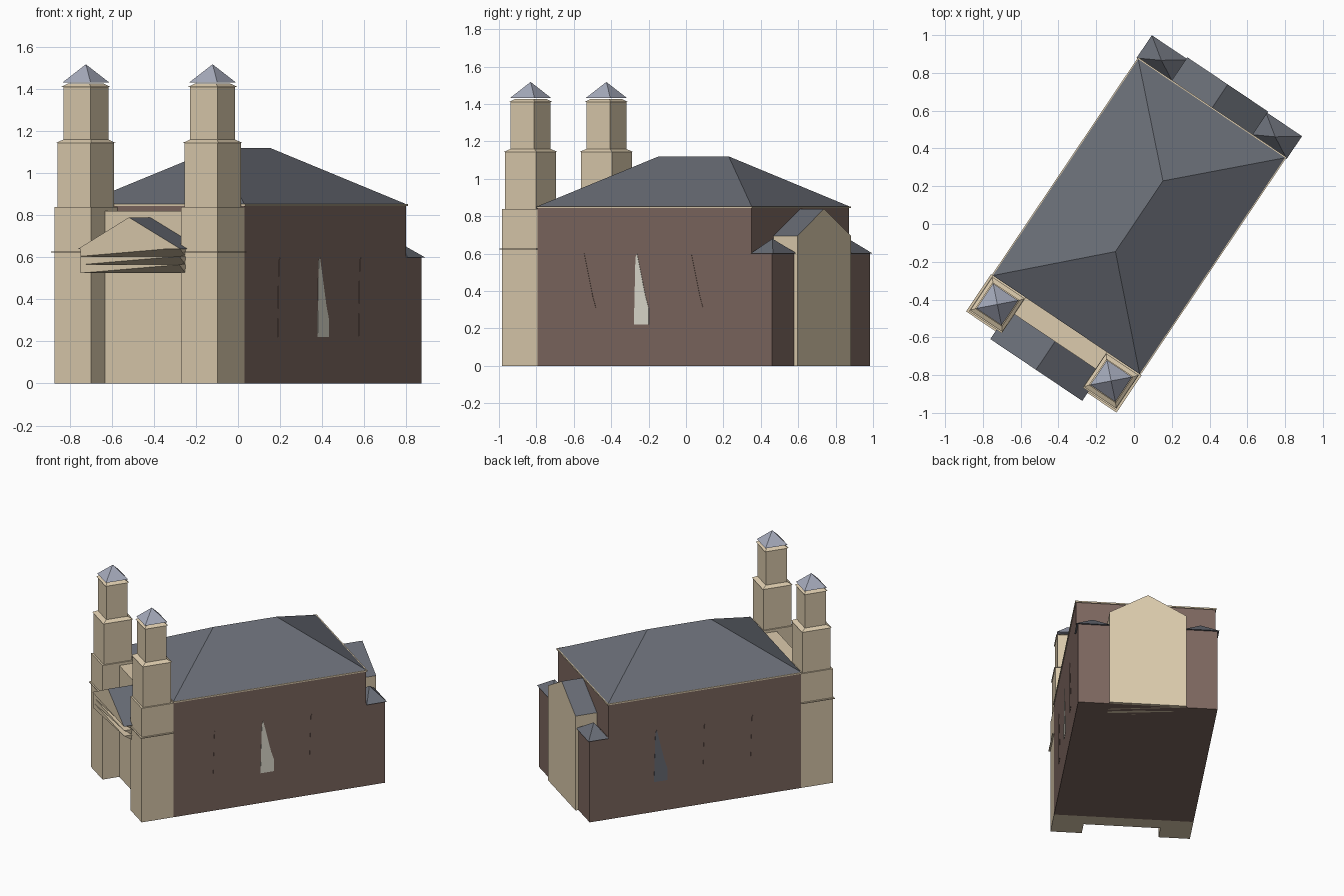
import bpy, bmesh, math
from mathutils import Matrix

if "Cube" in bpy.data.objects:
    bpy.data.objects.remove(bpy.data.objects["Cube"])

TURN = Matrix.Rotation(math.radians(-33.9), 4, 'Z')  # the building stands at an angle


def material(name, rgb):
    m = bpy.data.materials.new(name)
    m.diffuse_color = [(c / 255 / 12.92) if c < 10 else ((c / 255 + 0.055) / 1.055) ** 2.4 for c in rgb] + [1]
    m.use_nodes = True
    m.node_tree.nodes["Principled BSDF"].inputs["Base Color"].default_value = m.diffuse_color
    return m


STONE = material("pale_stone", (220, 203, 173))
BRICK = material("brown_brick", (125, 103, 95))
SLATE = material("dark_slate", (105, 109, 118))
LEAD = material("light_lead", (166, 171, 188))
GLASS = material("pale_glass", (224, 221, 208))


def finish(bm, name, mats, rule=None):
    bmesh.ops.recalc_face_normals(bm, faces=bm.faces)
    bm.normal_update()
    if rule:
        for f in bm.faces:
            f.material_index = rule(f)
    bm.transform(TURN)
    me = bpy.data.meshes.new(name)
    bm.to_mesh(me)
    bm.free()
    for m in mats:
        me.materials.append(m)
    ob = bpy.data.objects.new(name, me)
    bpy.context.collection.objects.link(ob)
    return ob


def solid(name, base, z0, z1, mats, top=None, rule=None):
    """Solid between two rectangles (x0, x1, y0, y1); the top may shrink to a ridge or a point."""
    bm = bmesh.new()
    rings = []
    for (x0, x1, y0, y1), z in ((base, z0), (top or base, z1)):
        rings.append([bm.verts.new(p) for p in ((x0, y0, z), (x1, y0, z), (x1, y1, z), (x0, y1, z))])
    a, b = rings
    bm.faces.new(a[::-1])
    bm.faces.new(b)
    for i in range(4):
        j = (i + 1) % 4
        bm.faces.new((a[i], a[j], b[j], b[i]))
    bmesh.ops.remove_doubles(bm, verts=bm.verts, dist=1e-5)
    return finish(bm, name, mats, rule)


def square(cx, cy, w, d):
    return (cx - w / 2, cx + w / 2, cy - d / 2, cy + d / 2)


def gable_ends(f):
    return 1 if abs(f.normal.y) > 0.9 else 0


# Main hall with cornice and hipped roof
solid("hall", (-0.468, 0.468, -0.643, 0.737), 0, 0.845, [BRICK])
solid("hall_cornice", (-0.474, 0.474, -0.643, 0.744), 0.843, 0.853, [STONE])
solid("hall_roof", (-0.468, 0.468, -0.643, 0.737), 0.853, 1.12, [SLATE],
      top=(0, 0, -0.176, 0.275))

# Rear block and gabled apse
solid("rear_block", (-0.468, 0.468, 0.737, 0.87), 0, 0.605, [BRICK])
solid("apse", (-0.258, 0.258, 0.737, 0.89), 0, 0.695, [STONE])
solid("apse_roof", (-0.258, 0.258, 0.737, 0.89), 0.695, 0.84, [SLATE, STONE],
      top=(0, 0, 0.737, 0.89), rule=gable_ends)

# Facade wall between the towers
solid("facade", (-0.262, 0.262, -0.75, -0.643), 0, 0.82, [STONE])

for side, s in (("left", -1), ("right", 1)):
    cx, cy = 0.363 * s, -0.757
    # Rear corner roof
    solid(side + "_rear_roof", square(cx, 0.8095, 0.232, 0.145), 0.6, 0.68, [SLATE],
          top=square(cx, 0.8, 0, 0))
    # Three tower tiers with thin ledges
    solid(side + "_tower_base", square(cx, -0.7565, 0.21, 0.227), 0, 0.84, [STONE])
    solid(side + "_tower_band", square(cx, -0.7615, 0.234, 0.237), 0.622, 0.628, [STONE])
    solid(side + "_tower_middle", square(cx, cy, 0.19, 0.2), 0.84, 1.145, [STONE])
    solid(side + "_middle_ledge", square(cx, cy, 0.205, 0.212), 1.143, 1.16, [STONE],
          top=square(cx, cy, 0.157, 0.152))
    solid(side + "_tower_top", square(cx, cy, 0.157, 0.152), 1.16, 1.41, [STONE])
    solid(side + "_top_ledge", square(cx, cy, 0.172, 0.168), 1.41, 1.427, [STONE],
          top=square(cx, cy, 0.12, 0.12))
    solid(side + "_tower_roof", square(cx, cy, 0.16, 0.158), 1.432, 1.518, [LEAD],
          top=square(cx, cy, 0, 0))

# Hanging pediment over the entrance
solid("pediment_roof", (-0.292, 0.295, -0.93, -0.75), 0.64, 0.79, [SLATE, STONE],
      top=(0, 0, -0.93, -0.75), rule=gable_ends)

# Stepped mouldings under the pediment, undercut at one front corner
for n in range(3):
    z0, z1 = 0.525 + 0.04 * n, 0.565 + 0.04 * n
    bm = bmesh.new()
    v = [bm.verts.new(p) for p in (
        (-0.28, -0.925, z0), (0.28, -0.865, z0), (0.28, -0.75, z0), (-0.28, -0.75, z0),
        (-0.28, -0.925, z1), (0.285, -0.925, z1), (0.285, -0.75, z1), (-0.28, -0.75, z1))]
    for ids in ((3, 2, 1, 0), (4, 5, 6, 7), (0, 1, 5), (0, 5, 4), (1, 2, 6, 5), (2, 3, 7, 6), (3, 0, 4, 7)):
        bm.faces.new([v[i] for i in ids])
    finish(bm, "pediment_moulding_%d" % (n + 1), [STONE])


# Pointed half-lancet windows as thin plates on the side walls
def window(name, s, y, mat):
    outline = [(-0.02, 0.22), (0.075, 0.22), (0.075, 0.31), (0.055, 0.37), (0.0, 0.6), (-0.01, 0.58)]
    bm = bmesh.new()
    face = bm.faces.new([bm.verts.new((s * 0.466, y + s * dy, z)) for dy, z in outline])
    ext = bmesh.ops.extrude_face_region(bm, geom=[face])
    for e in ext["geom"]:
        if isinstance(e, bmesh.types.BMVert):
            e.co.x += s * 0.004
    finish(bm, name, [mat])


for i, y in enumerate((-0.34, 0.0, 0.35)):
    window("right_window_%d" % (i + 1), 1, y, GLASS if i == 1 else BRICK)
    window("left_window_%d" % (i + 1), -1, y + 0.04, SLATE if i == 2 else BRICK)
